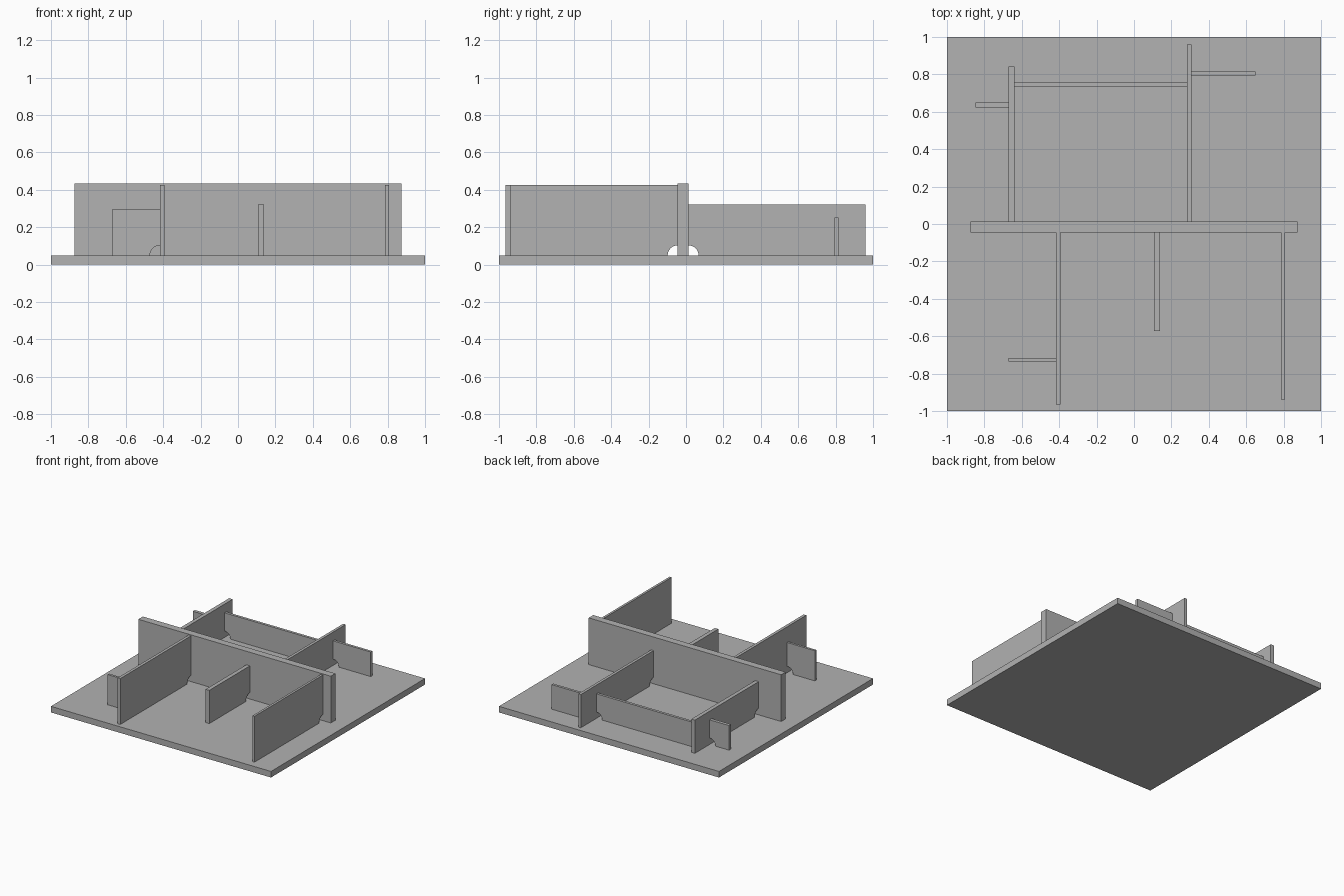
import bpy, bmesh
from math import sin, cos, pi

cube = bpy.data.objects.get("Cube")
if cube:
    bpy.data.objects.remove(cube, do_unlink=True)

grey = bpy.data.materials.new("plain grey")
grey.use_nodes = True
colour = (0.445, 0.445, 0.445, 1)
grey.diffuse_color = colour
grey.node_tree.nodes["Principled BSDF"].inputs["Base Color"].default_value = colour

FLOOR = 0.05
NOTCH = 0.053
STEPS = 10


def slab(name, axis, start, end, near, far, top, bottom=FLOOR, notches=()):
    """Upright slab running along an axis, with quarter-round notches
    cut at the foot of the chosen ends ('start', 'end')."""
    profile = [(start, top)]
    arc = [(NOTCH * sin(i / STEPS * pi / 2), NOTCH * cos(i / STEPS * pi / 2))
           for i in range(STEPS + 1)]
    if "start" in notches:
        profile += [(start + u, bottom + v) for u, v in arc]
    else:
        profile.append((start, bottom))
    if "end" in notches:
        profile += [(end - u, bottom + v) for u, v in reversed(arc)]
    else:
        profile.append((end, bottom))
    profile.append((end, top))

    def place(u, v, depth):
        return (u, depth, v) if axis == "x" else (depth, u, v)

    bm = bmesh.new()
    face = bm.faces.new([bm.verts.new(place(u, v, near)) for u, v in profile])
    out = bmesh.ops.extrude_face_region(bm, geom=[face])
    moved = [g for g in out["geom"] if isinstance(g, bmesh.types.BMVert)]
    thickness = far - near
    bmesh.ops.translate(bm, verts=moved, vec=place(0, 0, thickness))
    bmesh.ops.recalc_face_normals(bm, faces=bm.faces)
    mesh = bpy.data.meshes.new(name)
    bm.to_mesh(mesh)
    bm.free()
    mesh.materials.append(grey)
    obj = bpy.data.objects.new(name, mesh)
    bpy.context.scene.collection.objects.link(obj)
    return obj


# Base board and the main dividing wall
slab("base_board", "x", -1, 1, -1, 1, FLOOR, bottom=0)
MAIN_FRONT, MAIN_BACK = -0.045, 0.014
slab("main_wall", "x", -0.875, 0.875, MAIN_FRONT, MAIN_BACK, 0.434)

# Walls running forward from the main wall
TALL, MEDIUM, LOW = 0.427, 0.323, 0.252
for name, tip, x0, x1, top in (
        ("front_right_wall", -0.965, -0.418, -0.394, TALL),
        ("front_middle_wall", -0.573, 0.107, 0.140, MEDIUM),
        ("front_left_wall", -0.938, 0.787, 0.806, TALL)):
    slab(name, "y", tip, MAIN_FRONT, x0, x1, top, notches=("end",))

# Walls running backward from the main wall
for name, tip, x0, x1 in (
        ("back_right_wall", 0.842, -0.670, -0.638),
        ("back_left_wall", 0.960, 0.284, 0.307)):
    slab(name, "y", MAIN_BACK, tip, x0, x1, MEDIUM, notches=("start",))

# Cross walls, notched where they meet the long walls
slab("front_cross_wall", "x", -0.670, -0.418, -0.735, -0.716, 0.298, notches=("end",))
slab("back_right_cross_wall", "x", -0.847, -0.670, 0.623, 0.650, LOW, notches=("end",))
slab("back_middle_cross_wall", "x", -0.638, 0.284, 0.736, 0.758, LOW, notches=("start", "end"))
slab("back_left_cross_wall", "x", 0.307, 0.650, 0.795, 0.816, LOW, notches=("start",))
